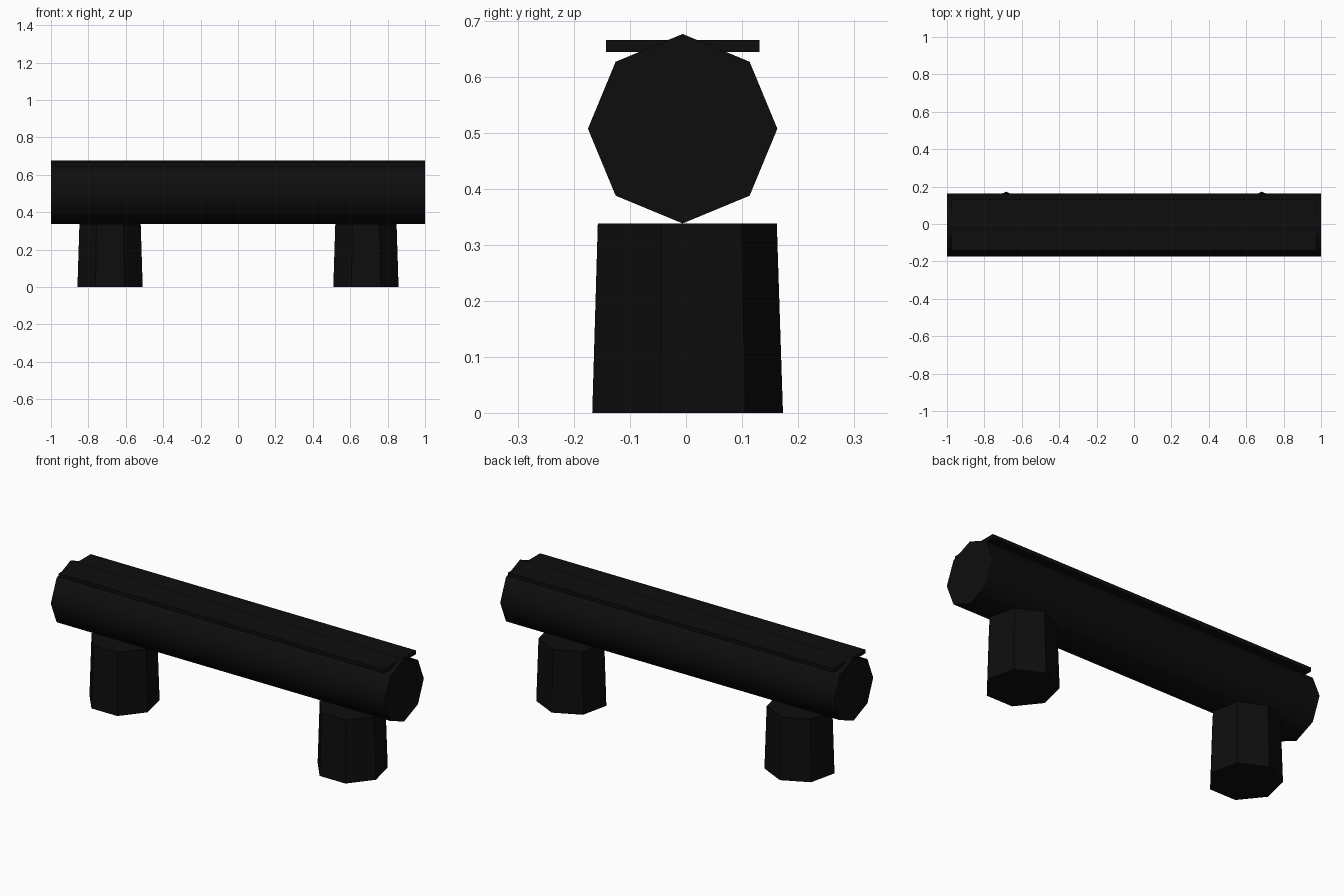
import bpy, bmesh, math
from mathutils import Matrix

if "Cube" in bpy.data.objects:
    bpy.data.objects.remove(bpy.data.objects["Cube"])

CY = -0.006  # shared centre line of log and legs

mat = bpy.data.materials.new("charcoal black")
mat.diffuse_color = (0.004, 0.004, 0.004, 1)
mat.use_nodes = True
mat.node_tree.nodes["Principled BSDF"].inputs["Base Color"].default_value = mat.diffuse_color


def finish(name, bm):
    bmesh.ops.recalc_face_normals(bm, faces=bm.faces)
    me = bpy.data.meshes.new(name)
    bm.to_mesh(me)
    bm.free()
    me.materials.append(mat)
    ob = bpy.data.objects.new(name, me)
    bpy.context.collection.objects.link(ob)
    return ob


def prism(name, sides, r0, r1, depth, matrix):
    """Capped cone whose first corner points along local +y."""
    bm = bmesh.new()
    rings = []
    for r, z in ((r0, -depth / 2), (r1, depth / 2)):
        rings.append([bm.verts.new((r * math.sin(2 * math.pi * i / sides),
                                    r * math.cos(2 * math.pi * i / sides), z))
                      for i in range(sides)])
    for i in range(sides):
        j = (i + 1) % sides
        bm.faces.new((rings[0][i], rings[0][j], rings[1][j], rings[1][i]))
    for ring in rings:
        bm.faces.new(ring)
    bm.transform(matrix)
    return finish(name, bm)


# Eight-sided log seat, smooth along its length
log = prism("log_seat", 8, 0.169, 0.169, 2.0,
            Matrix.Translation((0, CY, 0.507)) @ Matrix.Rotation(math.pi / 2, 4, 'Y'))
bpy.context.view_layer.objects.active = log
log.select_set(True)
bpy.ops.object.shade_smooth_by_angle(angle=math.radians(50))
log.select_set(False)

# Seven-sided tapered stump legs
for side, x in (("left", -0.684), ("right", 0.684)):
    prism(side + "_leg", 7, 0.179, 0.168, 0.338, Matrix.Translation((x, CY, 0.169)))

# Flat sitting board let into the top of the log
bm = bmesh.new()
bmesh.ops.create_cube(bm, size=1, matrix=Matrix.Translation((0, CY, 0.6545))
                      @ Matrix.Diagonal((1.95, 0.274, 0.021, 1)))
finish("seat_board", bm)
